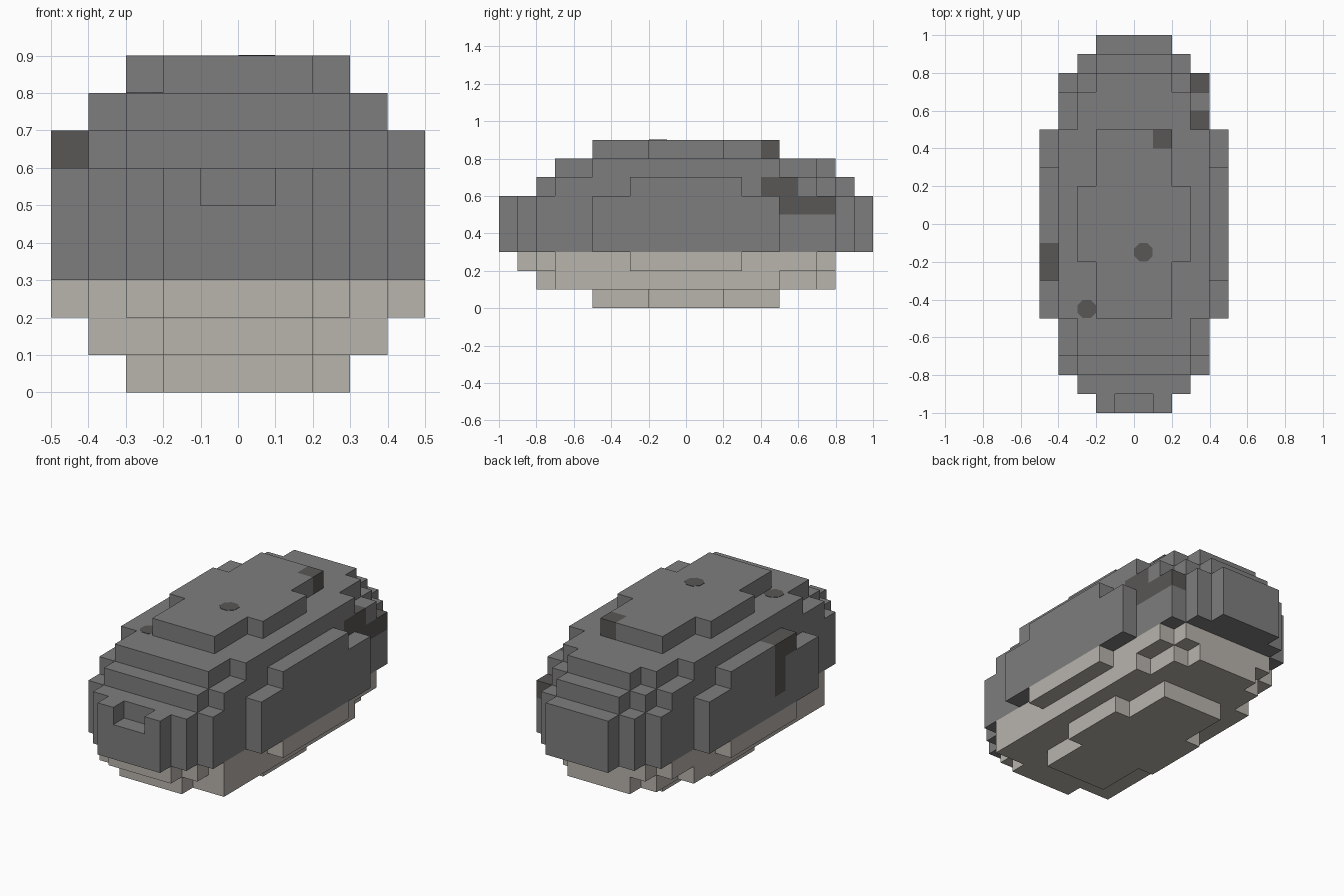
import bpy
import bmesh
import math
from mathutils import Vector

cube = bpy.data.objects.get("Cube")
if cube:
    bpy.data.objects.remove(cube, do_unlink=True)

CELL = 0.1


def make_material(name, rgb):
    mat = bpy.data.materials.new(name)
    mat.use_nodes = True
    colour = (*rgb, 1)
    mat.diffuse_color = colour
    bsdf = next(n for n in mat.node_tree.nodes if n.type == 'BSDF_PRINCIPLED')
    bsdf.inputs["Base Color"].default_value = colour
    return mat


grey = make_material("warm grey", (0.212, 0.208, 0.210))
beige = make_material("pale beige", (0.479, 0.451, 0.413))
dark = make_material("dark grey", (0.098, 0.095, 0.089))


def slab(*blocks):
    """Cells of one layer; each block is (half width, front reach, back reach)."""
    return {(x, y) for half, front, back in blocks
            for x in range(-half, half) for y in range(-front, back)}


# Layers from the ground up, in cells
cap = slab((2, 5, 5), (3, 2, 2))
middle = slab((5, 5, 5), (4, 8, 8), (3, 9, 9), (2, 10, 10))
layers = [
    cap,
    slab((4, 7, 5), (3, 7, 7), (2, 8, 8)),
    slab((5, 3, 3), (4, 7, 7), (3, 8, 8), (2, 9, 8)),
    middle, middle,
    middle - {(-1, -10), (0, -10)},  # notch in the nose
    slab((5, 3, 3), (4, 7, 7), (3, 8, 8), (2, 8, 9)),
    slab((4, 5, 5), (3, 7, 7), (2, 7, 8)),
    cap,
]
cells = {(x, y, z) for z, layer in enumerate(layers) for x, y in layer}

# Dark patches, as blocks of cells: low corner and size
patches = [
    ((3, 4, 6), (1, 2, 1)), ((3, 5, 5), (1, 3, 1)),
    ((-5, -3, 6), (1, 2, 1)), ((-5, -2, 4), (1, 1, 2)),
    ((1, 4, 8), (1, 1, 1)),
]
dark_cells = {(lo[0] + i, lo[1] + j, lo[2] + k) for lo, size in patches
              for i in range(size[0]) for j in range(size[1]) for k in range(size[2])}


def cell_material(cell):
    if cell in dark_cells:
        return 2
    return 1 if cell[2] < 3 else 0


# Stepped body: only the outer cell faces, merged into larger flat faces
bm = bmesh.new()
verts = {}


def corner(point):
    key = tuple(round(c) for c in point)
    if key not in verts:
        verts[key] = bm.verts.new([c * CELL for c in key])
    return verts[key]


for cell in sorted(cells):
    centre = Vector(cell) + Vector((0.5, 0.5, 0.5))
    for axis in range(3):
        for sign in (-1, 1):
            n = Vector((0, 0, 0))
            n[axis] = sign
            if tuple(cell[i] + int(n[i]) for i in range(3)) in cells:
                continue
            u = Vector((0, 0, 0))
            u[(axis + 1) % 3] = 1
            v = n.cross(u)
            ring = [centre + (n + a * u + b * v) / 2
                    for a, b in ((1, 1), (-1, 1), (-1, -1), (1, -1))]
            face = bm.faces.new([corner(p) for p in ring])
            face.material_index = cell_material(cell)

bmesh.ops.dissolve_limit(bm, angle_limit=math.radians(1), verts=bm.verts[:],
                         edges=bm.edges[:], delimit={'MATERIAL', 'NORMAL'})
mesh = bpy.data.meshes.new("body")
bm.to_mesh(mesh)
bm.free()
for mat in (grey, beige, dark):
    mesh.materials.append(mat)
body = bpy.data.objects.new("body", mesh)
bpy.context.collection.objects.link(body)


# Rounded spots on the top
def spot(name, x, y, z):
    bpy.ops.mesh.primitive_cylinder_add(vertices=8, radius=0.053, depth=0.004,
                                        location=(x, y, z),
                                        rotation=(0, 0, math.radians(22.5)))
    obj = bpy.context.object
    obj.name = name
    obj.data.materials.append(dark)


spot("centre_spot", 0.05, -0.15, 0.9)
spot("shoulder_spot", -0.25, -0.45, 0.8)
